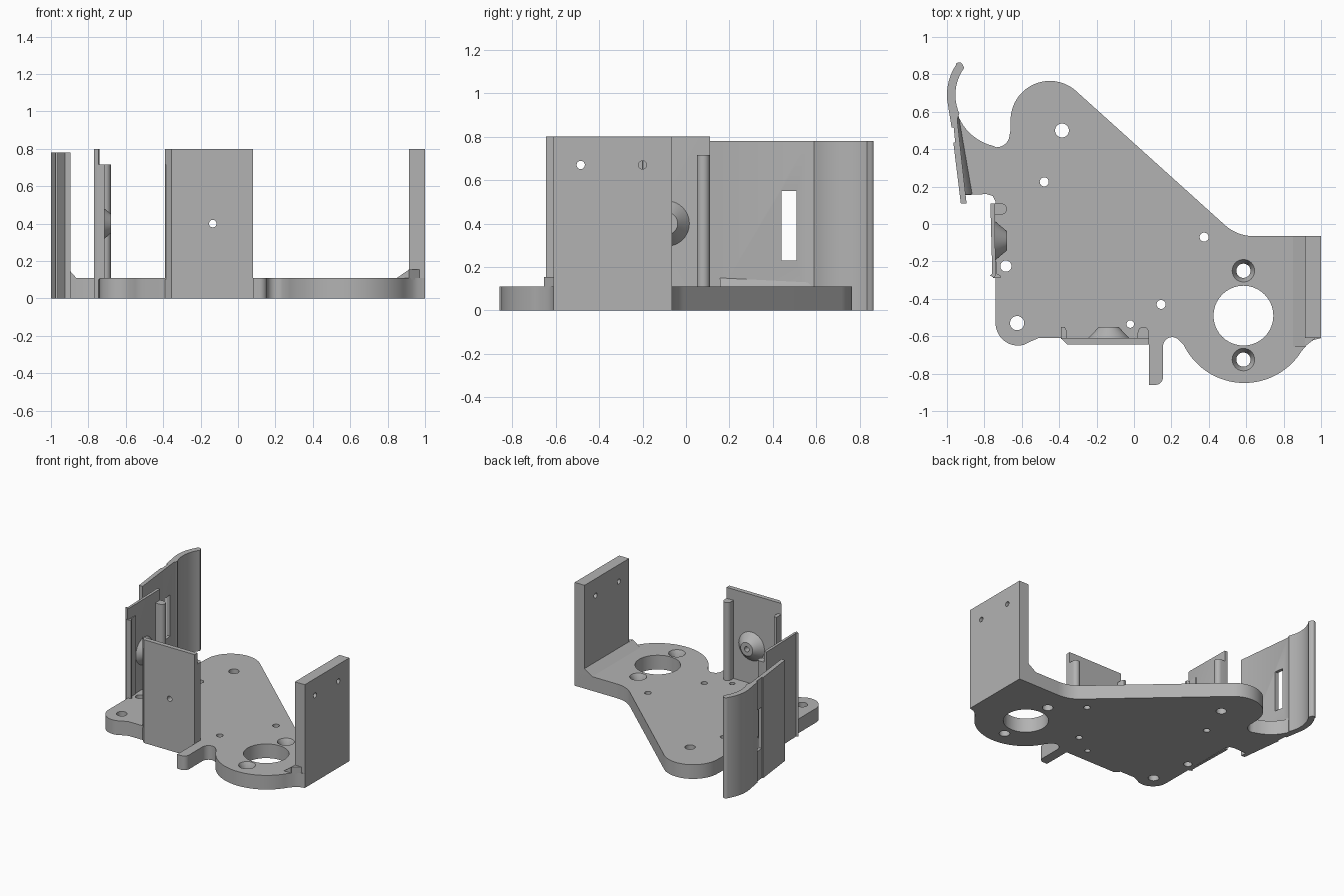
import bpy, bmesh, math
from mathutils import Matrix, Vector

cube = bpy.data.objects.get("Cube")
if cube:
    bpy.data.objects.remove(cube, do_unlink=True)

grey = bpy.data.materials.new("plain_grey")
grey.use_nodes = True
COLOUR = (0.45, 0.45, 0.45, 1)
grey.diffuse_color = COLOUR
grey.node_tree.nodes["Principled BSDF"].inputs["Base Color"].default_value = COLOUR

BASE = 0.11   # floor thickness
TALL = 0.8    # wall height
POST = 0.715  # post height


def arc(cx, cy, r, start, end, n=16):
    """Points along a circular arc, angles in degrees."""
    angles = [math.radians(start + (end - start) * i / n) for i in range(n + 1)]
    return [(cx + r * math.cos(a), cy + r * math.sin(a)) for a in angles]


def finish(name, bm):
    bmesh.ops.recalc_face_normals(bm, faces=bm.faces)
    mesh = bpy.data.meshes.new(name)
    bm.to_mesh(mesh)
    bm.free()
    mesh.materials.append(grey)
    obj = bpy.data.objects.new(name, mesh)
    bpy.context.collection.objects.link(obj)
    return obj


def prism(name, outline, z0, z1):
    bm = bmesh.new()
    face = bm.faces.new([bm.verts.new((x, y, z0)) for x, y in outline])
    result = bmesh.ops.extrude_face_region(bm, geom=[face])
    verts = [v for v in result["geom"] if isinstance(v, bmesh.types.BMVert)]
    bmesh.ops.translate(bm, verts=verts, vec=(0, 0, z1 - z0))
    return finish(name, bm)


def hull(name, points):
    bm = bmesh.new()
    verts = [bm.verts.new(p) for p in points]
    bmesh.ops.convex_hull(bm, input=verts)
    return finish(name, bm)


def cone(name, start, end, r1, r2, segments=40):
    start, end = Vector(start), Vector(end)
    axis = end - start
    turn = Vector((0, 0, 1)).rotation_difference(axis).to_matrix().to_4x4()
    bm = bmesh.new()
    bmesh.ops.create_cone(bm, cap_ends=True, segments=segments, radius1=r1, radius2=r2,
                          depth=axis.length, matrix=Matrix.Translation((start + end) / 2) @ turn)
    return finish(name, bm)


def cut(obj, cutters):
    """Subtract the cutters, bake the result and drop the cutters."""
    for cutter in cutters:
        cutter.hide_render = True
        mod = obj.modifiers.new("cut", "BOOLEAN")
        mod.operation, mod.solver, mod.object = "DIFFERENCE", "EXACT", cutter
    graph = bpy.context.evaluated_depsgraph_get()
    mesh = bpy.data.meshes.new_from_object(obj.evaluated_get(graph))
    obj.modifiers.clear()
    obj.data = mesh
    for cutter in cutters:
        bpy.data.objects.remove(cutter, do_unlink=True)


# Floor plate outline, counter-clockwise from the front left corner
outline = arc(-0.62, -0.53, 0.12, 180, 285)
outline += [(-0.55, -0.627), (-0.51, -0.61), (0.08, -0.61), (0.08, -0.86)]
outline += arc(0.115, -0.82, 0.04, 270, 360, 6)
outline += arc(0.205, -0.655, 0.05, 180, 40, 10)
outline += arc(0.59, -0.49, 0.36, 206, 328, 36)
outline += [(0.93, -0.64), (0.96, -0.62), (1, -0.61), (1, -0.065), (0.64, -0.065)]
outline += arc(0.64, 0.165, 0.23, 268, 230, 8)
outline += arc(-0.45, 0.555, 0.21, 50, 180, 24)
outline += [(-0.662, 0.48)]
outline += arc(-0.735, 0.48, 0.07, 0, -90, 8)
outline += arc(-0.69, 0.68, 0.27, 256, 184, 14)
outline += [(-0.9, 0.155), (-0.79, 0.16), (-0.755, 0.15), (-0.74, 0.12)]
floor = prism("floor_plate", outline, 0, BASE)

# Floor holes: round ones, then countersinks around the large opening
holes = [(0.585, -0.49, 0.16), (-0.385, 0.5, 0.037), (-0.48, 0.225, 0.024),
         (0.375, -0.07, 0.024), (0.145, -0.43, 0.024), (-0.02, -0.535, 0.02),
         (-0.685, -0.225, 0.03), (-0.625, -0.53, 0.038)]
cutters = [cone("cutter", (x, y, -0.1), (x, y, 0.3), r, r) for x, y, r in holes]
for y in (-0.25, -0.725):
    cutters.append(cone("cutter", (0.585, y, -0.1), (0.585, y, 0.3), 0.038, 0.038))
    cutters.append(cone("cutter", (0.585, y, 0.05), (0.585, y, 0.12), 0.03, 0.065))
cut(floor, cutters)

# Thick mounting wall with four screw holes
thick_wall = prism("mounting_wall", [(0.915, -0.61), (1, -0.61), (1, -0.065), (0.915, -0.065)], 0, TALL)
cut(thick_wall, [cone("cutter", (0.8, y, z), (1.1, y, z), 0.019, 0.019)
                 for y in (-0.485, -0.2) for z in (0.065, 0.67)])
hull("mounting_wall_wedge", [(x, y, z) for y in (-0.655, -0.065)
                             for x, z in ((0.85, 0.1), (0.85, BASE), (0.915, 0.155), (0.915, 0.1))])
prism("wedge_corner", [(0.914, -0.655), (0.97, -0.61), (0.95, -0.6), (0.914, -0.6)], 0.1, 0.155)

# Front wall with boss, post and lip
front_wall = prism("front_wall", [(-0.39, -0.61), (-0.355, -0.645), (0.08, -0.645), (0.08, -0.61)], 0, TALL)
front_boss = cone("front_boss", (-0.135, -0.615, 0.4), (-0.135, -0.55, 0.4), 0.115, 0.052)
for part in (front_wall, front_boss):
    cut(part, [cone("cutter", (-0.135, -0.8, 0.4), (-0.135, -0.4, 0.4), 0.02, 0.02)])
prism("front_post", [(0.02, -0.62), (0.08, -0.62)] + arc(0.05, -0.58, 0.03, 0, 180, 10), 0.1, POST)
prism("front_lip", [(-0.39, -0.615), (-0.36, -0.615), (-0.36, -0.57), (-0.37, -0.55), (-0.39, -0.55)],
      0.1, POST)

# Thin side wall with boss, post and lip
side_wall = prism("side_wall", [(-0.77, -0.275), (-0.745, -0.29), (-0.74, -0.27), (-0.745, 0.11),
                                (-0.768, 0.11), (-0.758, -0.265)], 0, TALL)
side_boss = cone("side_boss", (-0.755, -0.09, 0.4), (-0.68, -0.09, 0.4), 0.115, 0.052)
for part in (side_wall, side_boss):
    cut(part, [cone("cutter", (-0.9, -0.09, 0.4), (-0.5, -0.09, 0.4), 0.02, 0.02)])
prism("side_post", [(-0.755, 0.11), (-0.755, 0.05)] + arc(-0.71, 0.08, 0.03, -90, 90, 10), 0.1, POST)
prism("side_lip", [(-0.755, -0.29), (-0.715, -0.29), (-0.715, -0.275), (-0.735, -0.265),
                   (-0.735, -0.2), (-0.755, -0.19)], 0.1, POST)

# Tall guard wall with a curled end, an outer groove and a slot
guard = [(-0.895, 0.11), (-0.945, 0.56)]
guard += arc(-0.71, 0.69, 0.245, 204, 144, 12)
guard += arc(-0.935, 0.845, 0.02, 10, 150, 6)
guard += arc(-0.71, 0.69, 0.29, 146, 186, 10)
guard += [(-0.975, 0.515), (-0.964, 0.515), (-0.956, 0.435), (-0.966, 0.435), (-0.926, 0.11)]
guard_wall = prism("guard_wall", guard, 0, 0.78)
cut(guard_wall, [prism("cutter", [(-1.1, 0.44), (-0.8, 0.44), (-0.8, 0.51), (-1.1, 0.51)], 0.23, 0.55)])
hull("guard_wall_fillet", [(-0.865, 0.157, 0.1), (-0.865, 0.157, BASE), (-0.885, 0.157, 0.122),
                           (-0.905, 0.157, 0.155), (-0.905, 0.157, 0.1),
                           (-0.945, 0.62, 0.1), (-0.945, 0.62, BASE), (-0.955, 0.62, 0.13)])

# Smooth curved faces, keep edges crisp
for obj in bpy.data.objects:
    obj.select_set(obj.type == "MESH")
    if obj.type == "MESH":
        bpy.context.view_layer.objects.active = obj
bpy.ops.object.shade_smooth_by_angle(angle=math.radians(30))
